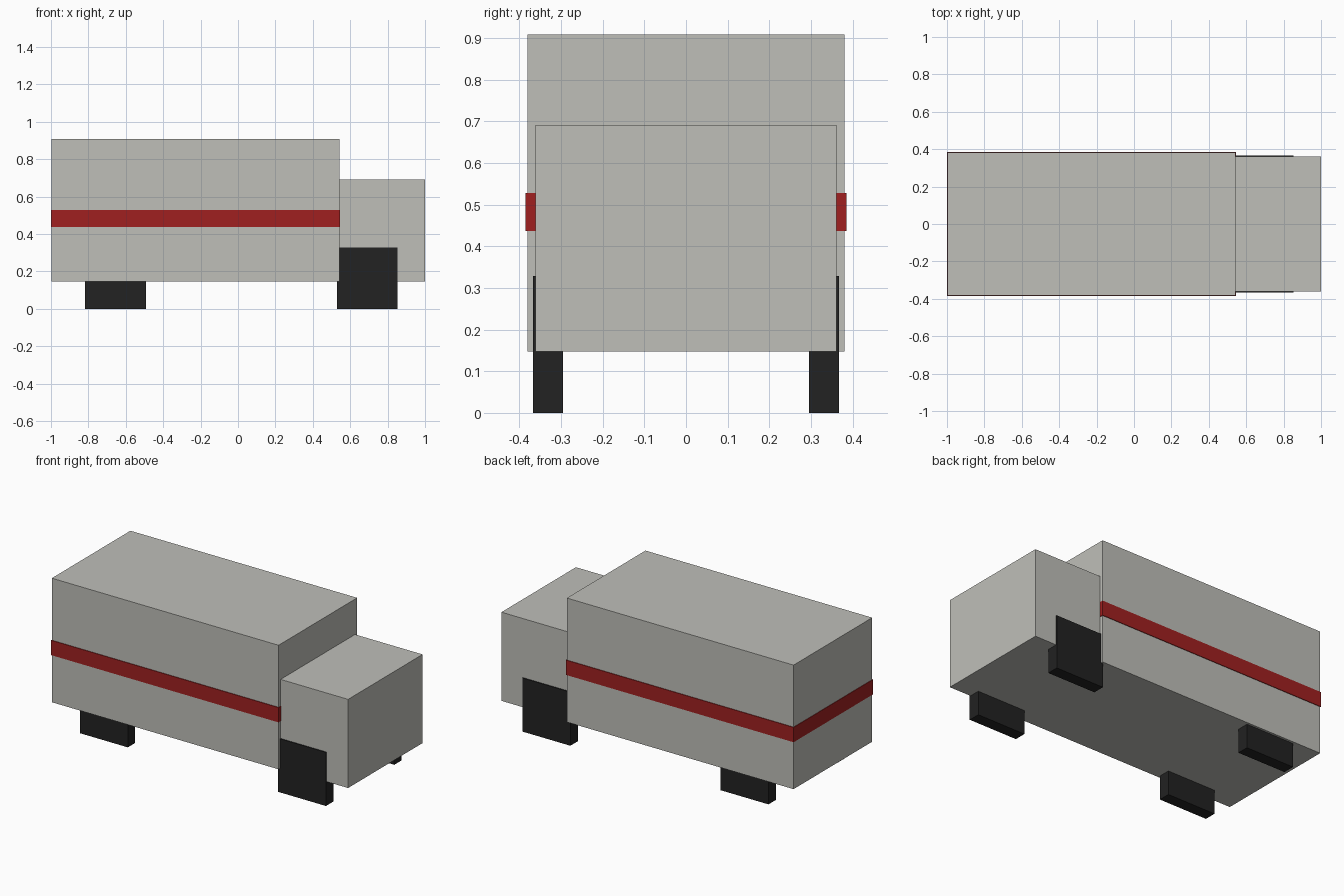
import bpy

if "Cube" in bpy.data.objects:
    bpy.data.objects.remove(bpy.data.objects["Cube"])


def material(name, rgb):
    m = bpy.data.materials.new(name)
    m.diffuse_color = (*rgb, 1.0)
    m.use_nodes = True
    m.node_tree.nodes["Principled BSDF"].inputs["Base Color"].default_value = m.diffuse_color
    return m


GREY = material("light grey", (0.52, 0.52, 0.485))
RED = material("dark red", (0.35, 0.0144, 0.0144))
BLACK = material("near black", (0.016, 0.016, 0.016))


def box(name, low, high, mat):
    """Axis-aligned box between two corners."""
    centre = [(a + b) / 2 for a, b in zip(low, high)]
    bpy.ops.mesh.primitive_cube_add(size=1, location=centre)
    ob = bpy.context.object
    ob.name = name
    ob.scale = [b - a for a, b in zip(low, high)]
    bpy.ops.object.transform_apply(location=False, rotation=False, scale=True)
    ob.data.materials.append(mat)
    return ob


# Tall cargo body and lower cab
box("cargo_body", (-0.997, -0.381, 0.147), (0.542, 0.381, 0.908), GREY)
box("cab", (0.542, -0.361, 0.147), (1.0, 0.361, 0.691), GREY)

# Red band wrapped around the cargo body
box("stripe_band", (-1.0, -0.385, 0.437), (0.545, 0.385, 0.528), RED)

# Four blocky wheels
for end, x in (("rear", -0.654), ("front", 0.691)):
    for side, y in (("right", -0.331), ("left", 0.331)):
        box(f"{end}_{side}_wheel", (x - 0.163, y - 0.036, 0.0),
            (x + 0.163, y + 0.036, 0.329), BLACK)
